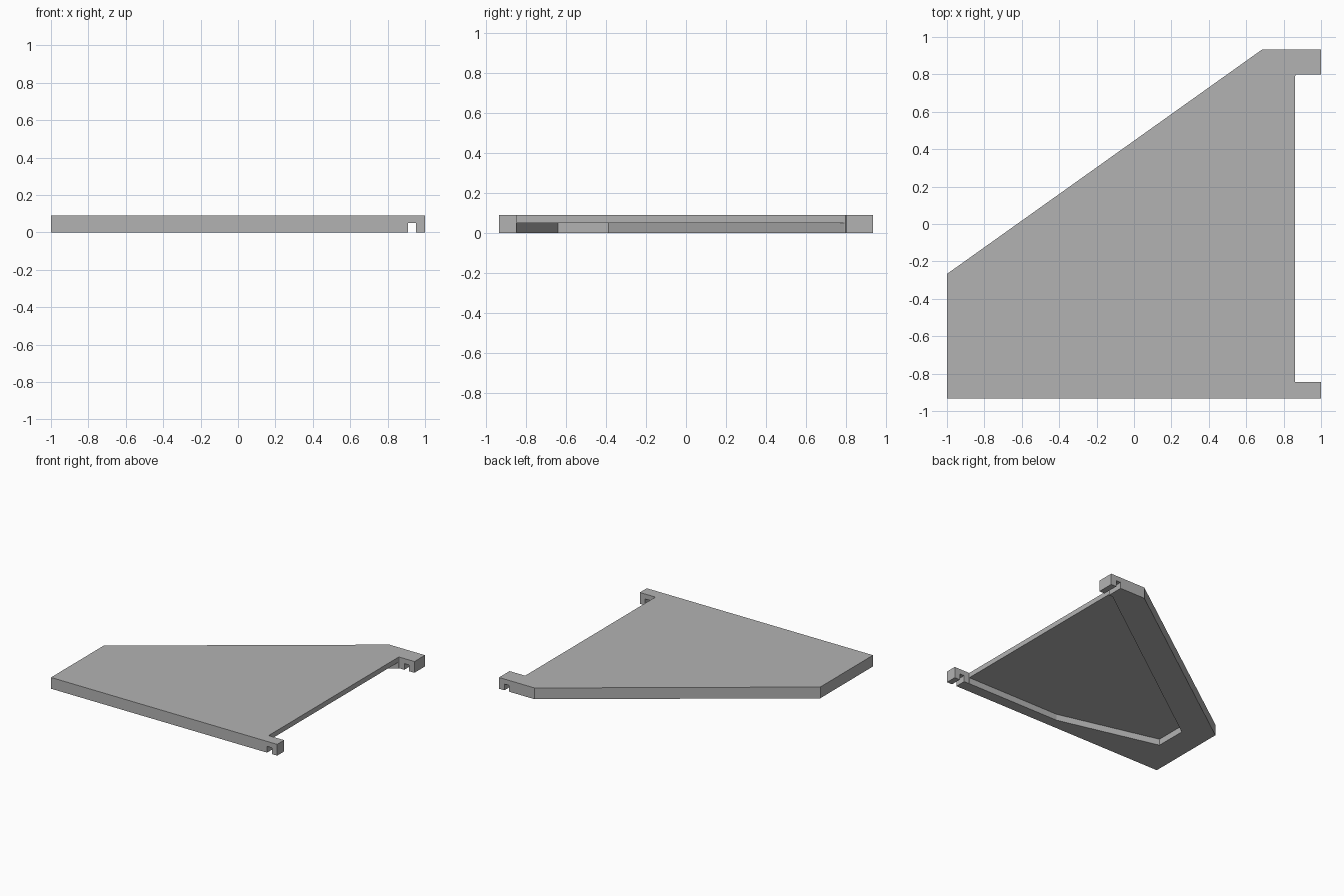
import bpy
import bmesh

default = bpy.data.objects.get("Cube")
if default:
    bpy.data.objects.remove(default, do_unlink=True)

HEIGHT = 0.09   # full thickness
RECESS = 0.05   # depth of the cuts in the underside


def prism(name, outline, z0, z1):
    """Extrude a flat outline between two heights."""
    bm = bmesh.new()
    face = bm.faces.new([bm.verts.new((x, y, z0)) for x, y in outline])
    top = bmesh.ops.extrude_face_region(bm, geom=[face])["geom"]
    bmesh.ops.translate(bm, vec=(0, 0, z1 - z0),
                        verts=[g for g in top if isinstance(g, bmesh.types.BMVert)])
    bmesh.ops.recalc_face_normals(bm, faces=bm.faces)
    mesh = bpy.data.meshes.new(name)
    bm.to_mesh(mesh)
    bm.free()
    obj = bpy.data.objects.new(name, mesh)
    bpy.context.collection.objects.link(obj)
    return obj


def cut(target, cutter):
    """Subtract a cutter, bake the result and remove the cutter."""
    cutter.hide_render = True
    mod = target.modifiers.new("cut", "BOOLEAN")
    mod.operation = "DIFFERENCE"
    mod.solver = "EXACT"
    mod.object = cutter
    bpy.context.view_layer.objects.active = target
    bpy.ops.object.modifier_apply(modifier=mod.name)
    bpy.data.objects.remove(cutter, do_unlink=True)


grey = bpy.data.materials.new("plain grey")
grey.use_nodes = True
colour = (0.45, 0.45, 0.45, 1)
grey.diffuse_color = colour
grey.node_tree.nodes["Principled BSDF"].inputs["Base Color"].default_value = colour

# Tapered plate with a hook at each end of its right-hand edge
plate = prism("tapered_plate", [
    (-1, -0.933), (1, -0.933), (1, -0.845), (0.862, -0.845),
    (0.862, 0.79), (0.865, 0.797), (0.872, 0.8),
    (1, 0.8), (1, 0.933), (0.685, 0.933), (-1, -0.267)], 0, HEIGHT)
plate.data.materials.append(grey)

# Shallow underside recess, open towards the hooked edge
cut(plate, prism("recess_cutter", [
    (-0.78, -0.64), (0.03, -0.844), (0.89, -0.844),
    (0.89, 0.79), (0.862, 0.79), (-0.78, -0.387)], -0.05, RECESS))

# Slot running through the underside of both hooks
cut(plate, prism("slot_cutter", [
    (0.91, -1.1), (0.952, -1.1), (0.952, 1.1), (0.91, 1.1)], -0.05, RECESS))
